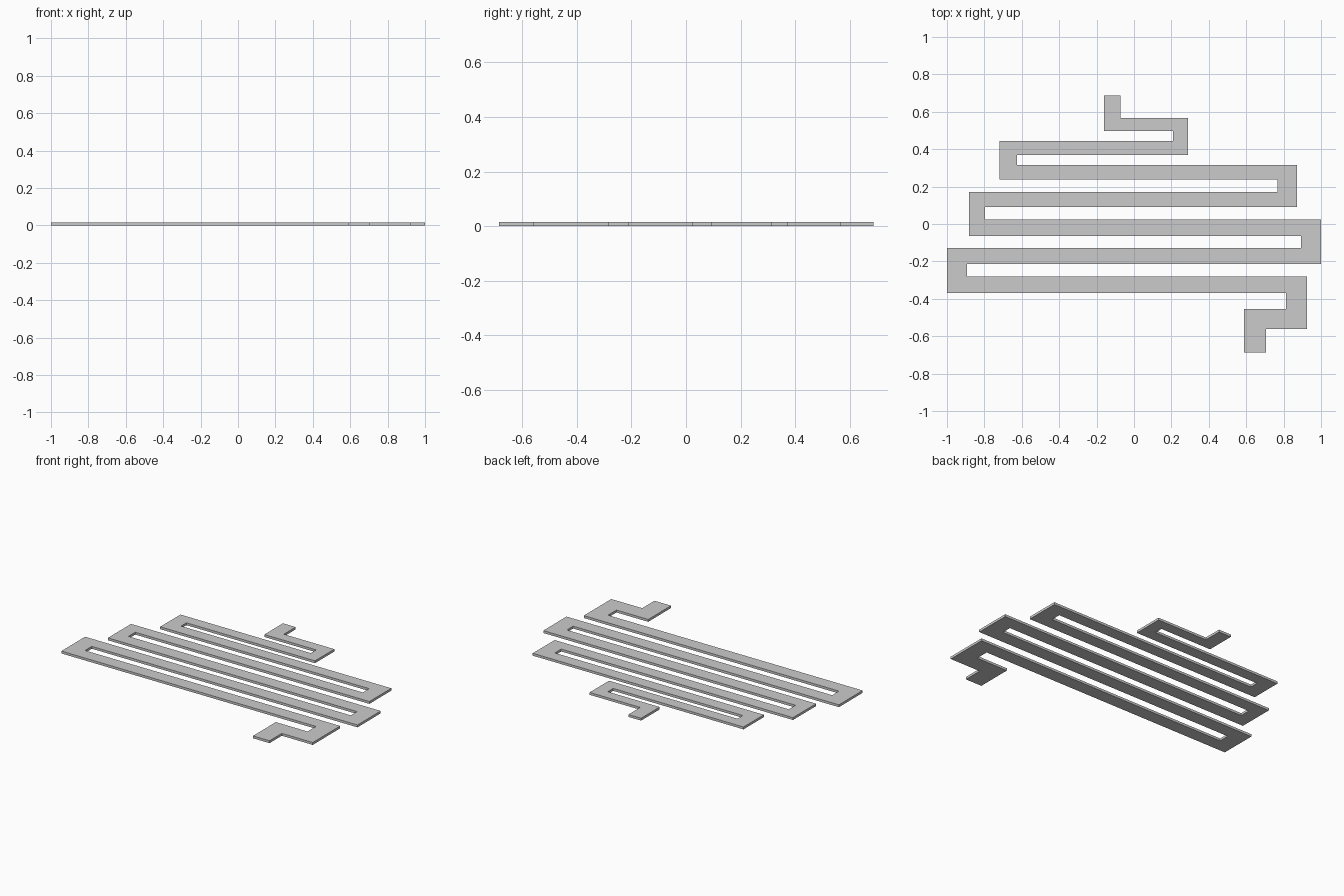
import bpy
import bmesh

if "Cube" in bpy.data.objects:
    bpy.data.objects.remove(bpy.data.objects["Cube"])

THICKNESS = 0.0155
Y_TOP, Y_END = 0.687, -0.686

# Vertical legs of the ribbon from back to front: (left x, right x)
legs = [(-0.161, -0.071), (0.208, 0.289), (-0.72, -0.626), (0.768, 0.871),
        (-0.882, -0.796), (0.892, 1.0), (-1.0, -0.892), (0.813, 0.925),
        (0.587, 0.705)]
# Horizontal runs joining each leg to the next: (back y, front y)
runs = [(0.567, 0.498), (0.443, 0.370), (0.315, 0.237), (0.172, 0.092),
        (0.023, -0.063), (-0.127, -0.213), (-0.282, -0.368), (-0.454, -0.561)]


def rail(side):
    """One edge of the ribbon, zigzagging from the back tab to the front tab."""
    pts = [(legs[0][side], Y_TOP)]
    for i, run in enumerate(runs):
        y = run[(i + side + 1) % 2]
        pts += [(legs[i][side], y), (legs[i + 1][side], y)]
    return pts + [(legs[-1][side], Y_END)]


# Flat serpentine ribbon: outline face extruded upward
outline = rail(0) + rail(1)[::-1]
bm = bmesh.new()
base = bm.faces.new([bm.verts.new((x, y, 0)) for x, y in outline])
top = bmesh.ops.extrude_face_region(bm, geom=[base], use_keep_orig=True)
verts = [v for v in top["geom"] if isinstance(v, bmesh.types.BMVert)]
bmesh.ops.translate(bm, verts=verts, vec=(0, 0, THICKNESS))
bmesh.ops.recalc_face_normals(bm, faces=bm.faces)
mesh = bpy.data.meshes.new("serpentine_path")
bm.to_mesh(mesh)
bm.free()
bpy.context.collection.objects.link(bpy.data.objects.new("serpentine_path", mesh))
